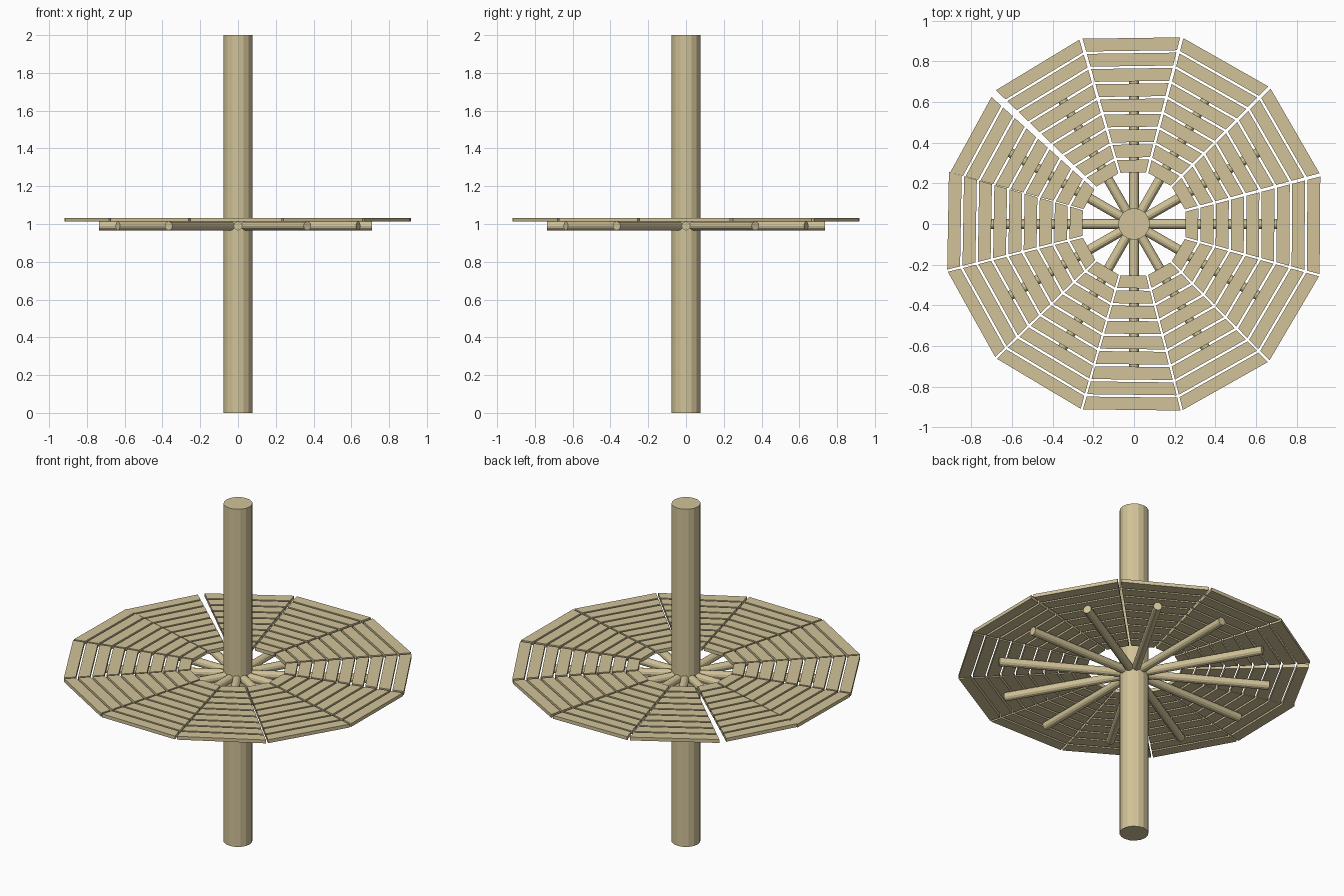
import bpy, bmesh, math
from mathutils import Matrix, Vector

if "Cube" in bpy.data.objects:
    bpy.data.objects.remove(bpy.data.objects["Cube"])

wood = bpy.data.materials.new("pale wood")
wood.diffuse_color = (0.64, 0.545, 0.315, 1)
wood.use_nodes = True
wood.node_tree.nodes["Principled BSDF"].inputs["Base Color"].default_value = wood.diffuse_color


def finish(bm, name):
    bmesh.ops.recalc_face_normals(bm, faces=bm.faces)
    me = bpy.data.meshes.new(name)
    bm.to_mesh(me)
    bm.free()
    me.materials.append(wood)
    ob = bpy.data.objects.new(name, me)
    bpy.context.collection.objects.link(ob)
    return ob


def cylinder(bm, radius, length, sides, matrix):
    bmesh.ops.create_cone(bm, cap_ends=True, segments=sides, radius1=radius,
                          radius2=radius, depth=length, matrix=matrix)


# central pole
bm = bmesh.new()
cylinder(bm, 0.078, 2.0, 16, Matrix.Translation((0, 0, 1)))
finish(bm, "pole")

# twelve round spokes under the deck
bm = bmesh.new()
for k in range(12):
    length = 0.71 if k == 0 else 0.735
    m = (Matrix.Translation((0, 0, 0.99)) @ Matrix.Rotation(math.radians(30 * k), 4, 'Z')
         @ Matrix.Translation((length / 2, 0, 0)) @ Matrix.Rotation(math.pi / 2, 4, 'Y'))
    cylinder(bm, 0.0235, length, 12, m)
finish(bm, "spokes")

# deck: twelve sectors of nine slats, slightly uneven, one narrower sector
Z0, Z1 = 1.013, 1.033
ROWS, INNER, PITCH, WIDTH, GAP = 9, 0.253, 0.0749, 0.063, 0.005
sectors = [(-0.4 - 30.1 * k, 15) for k in range(7)]
sectors += [(-0.4 + 30.4 * k, 15) for k in range(1, 5)]
sectors += [(151.3, 13.3)]
for i, (angle, half) in enumerate(sectors):
    bm = bmesh.new()
    rot = Matrix.Rotation(math.radians(angle), 4, 'Z')
    t = math.tan(math.radians(half))
    for r in range(ROWS):
        a = INNER + r * PITCH
        b = a + WIDTH
        ha, hb = a * t - GAP, b * t - GAP
        outline = [(a, -ha), (b, -hb), (b, hb), (a, ha)]
        low = [bm.verts.new(rot @ Vector((x, y, Z0))) for x, y in outline]
        top = [bm.verts.new(rot @ Vector((x, y, Z1))) for x, y in outline]
        bm.faces.new(low)
        bm.faces.new(top)
        for j in range(4):
            n = (j + 1) % 4
            bm.faces.new((low[j], low[n], top[n], top[j]))
    finish(bm, "deck_sector_%02d" % (i + 1))
